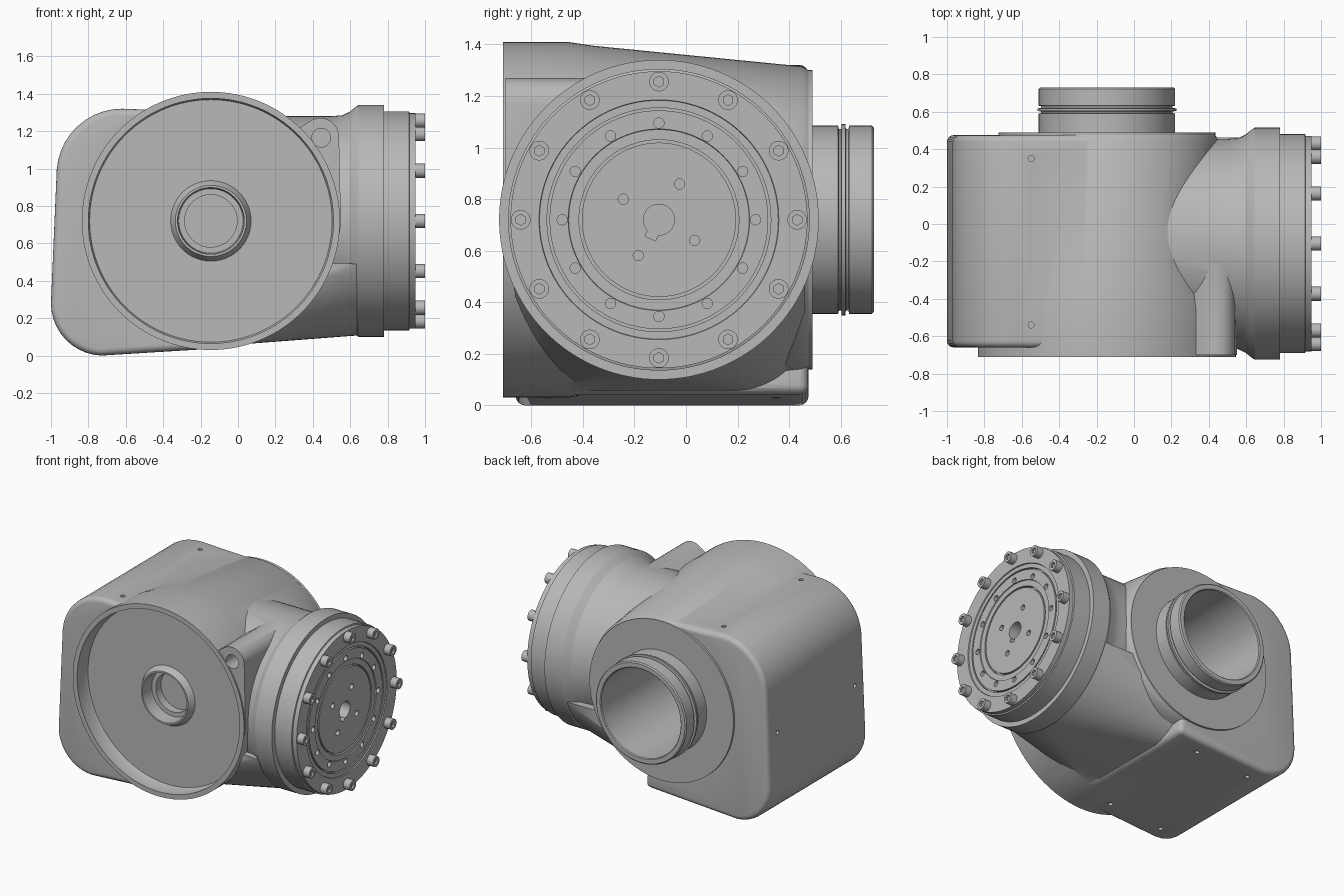
import bpy, bmesh, math
from mathutils import Matrix, Vector

cube = bpy.data.objects.get("Cube")
if cube:
    bpy.data.objects.remove(cube, do_unlink=True)

grey = bpy.data.materials.new("cast grey")
grey.use_nodes = True
grey.diffuse_color = (0.48, 0.48, 0.48, 1)
grey.node_tree.nodes["Principled BSDF"].inputs["Base Color"].default_value = (0.48, 0.48, 0.48, 1)

CX, CY, CZ = -0.145, -0.105, 0.72      # casing axis x, output axis y, shared height
CASING = Vector((CX, 0, CZ))
OUTPUT = Vector((0, CY, CZ))


def finish(name, bm):
    bmesh.ops.recalc_face_normals(bm, faces=bm.faces)
    mesh = bpy.data.meshes.new(name)
    bm.to_mesh(mesh)
    bm.free()
    mesh.materials.append(grey)
    ob = bpy.data.objects.new(name, mesh)
    bpy.context.collection.objects.link(ob)
    return ob


def lathe(name, profile, axis, origin, steps=96, closed=False):
    """Spin (radius, distance) points about the x or y axis."""
    bm = bmesh.new()
    spin = Vector((1, 0, 0)) if axis == "x" else Vector((0, 1, 0))
    verts = [bm.verts.new(origin + spin * d + Vector((0, 0, r))) for r, d in profile]
    edges = [bm.edges.new(p) for p in zip(verts, verts[1:])]
    if closed:
        edges.append(bm.edges.new((verts[-1], verts[0])))
    bmesh.ops.spin(bm, geom=verts + edges, cent=origin, axis=spin,
                   angle=math.tau, steps=steps, use_duplicate=False)
    bmesh.ops.remove_doubles(bm, verts=bm.verts, dist=0.0002)
    return finish(name, bm)


def hull(name, points):
    bm = bmesh.new()
    for p in points:
        bm.verts.new(p)
    res = bmesh.ops.convex_hull(bm, input=bm.verts)
    loose = {v for v in res["geom_interior"] if isinstance(v, bmesh.types.BMVert)}
    bmesh.ops.delete(bm, geom=list(loose), context="VERTS")
    bmesh.ops.dissolve_limit(bm, angle_limit=0.01, verts=bm.verts, edges=bm.edges)
    return finish(name, bm)


def arc(cx, cz, r, a0, a1, n=10):
    angles = [math.radians(a0 + (a1 - a0) * i / n) for i in range(n + 1)]
    return [(cx + r * math.cos(a), cz + r * math.sin(a)) for a in angles]


def prism(name, profile, y0, y1):
    return hull(name, [(x, y, z) for x, z in profile for y in (y0, y1)])


def pegs(name, items):
    """Many cylinders in one mesh: (centre, direction, radius, length, sides)."""
    bm = bmesh.new()
    for centre, direction, r, length, sides in items:
        turn = Vector(direction).to_track_quat("Z", "Y").to_matrix().to_4x4()
        bmesh.ops.create_cone(bm, cap_ends=True, segments=sides, radius1=r, radius2=r,
                              depth=length, matrix=Matrix.Translation(centre) @ turn)
    return finish(name, bm)


def apply_modifiers(ob):
    deps = bpy.context.evaluated_depsgraph_get()
    mesh = bpy.data.meshes.new_from_object(ob.evaluated_get(deps))
    ob.modifiers.clear()
    ob.data = mesh


def boolean(ob, other, operation):
    mod = ob.modifiers.new(operation, "BOOLEAN")
    mod.operation, mod.solver, mod.object = operation, "EXACT", other
    apply_modifiers(ob)
    bpy.data.objects.remove(other, do_unlink=True)


def smooth(ob, degrees=28):
    bpy.ops.object.select_all(action="DESELECT")
    ob.select_set(True)
    bpy.context.view_layer.objects.active = ob
    bpy.ops.object.shade_smooth_by_angle(angle=math.radians(degrees))


def ring(radius, count, start=0):
    """Centres on a circle about the output axis, at x = 0."""
    for i in range(count):
        a = math.radians(start + 360 * i / count)
        yield OUTPUT + Vector((0, radius * math.cos(a), radius * math.sin(a)))


# Tapered round casing with a raised disc at the back
body = lathe("gear_housing", [(0, -0.71), (0.69, -0.71), (0.69, -0.46), (0.675, -0.36),
                              (0.595, 0.45), (0.58, 0.475), (0.58, 0.49), (0, 0.49)],
             "y", CASING, 128)

# Rounded box on the right-hand side
box_profile = (arc(-0.72, 0.28, 0.28, 180, 268) + arc(-0.62, 0.97, 0.35, 90, 176)
               + [(0.0, 0.045), (-0.1, 1.30)])
box = prism("box", box_profile, -0.66, 0.475)
bevel = box.modifiers.new("rounded edges", "BEVEL")
bevel.width, bevel.segments, bevel.limit_method = 0.035, 4, "ANGLE"
bevel.angle_limit = math.radians(40)
apply_modifiers(box)

# Wedge under the body running out to the output flange
wedge = hull("wedge", [(-0.6, y, z) for y in (-0.6, 0.46) for z in (0.013, 0.5)]
             + [(0.645, y, z) for y, z in arc(CY, CZ, 0.612, 202, 338, 28)])

# Neck towards the output flange
neck = lathe("neck", [(0, 0.05), (0.56, 0.05), (0.56, 0.5), (0.565, 0.56), (0.585, 0.6),
                      (0.585, 0.66), (0, 0.66)], "x", OUTPUT)

# Screw lug beside the front rim
lug = prism("lug", arc(0.44, 1.17, 0.1, 0, 350, 28) + arc(0.205, CZ, 0.345, 0, 350, 28),
            -0.70, -0.2)

for part in (box, wedge, neck, lug):
    boolean(body, part, "UNION")

# Front recess with a central hub, rear bore and screw holes
recess = lathe("recess", [(0, -0.48), (0.14, -0.48), (0.14, -0.54), (0.172, -0.54),
                          (0.178, -0.64), (0.19, -0.64), (0.215, -0.595), (0.648, -0.595),
                          (0.655, -0.61), (0.655, -0.8), (0, -0.8)], "y", CASING, 128)
boolean(body, recess, "DIFFERENCE")
bore = lathe("bore", [(0, -0.4), (0.32, -0.4), (0.32, 0.6), (0, 0.6)], "y", CASING)
boolean(body, bore, "DIFFERENCE")
holes = [((0.445, -0.70, 1.165), (0, 1, 0), 0.05, 0.3, 32)]
for y in (-0.54, 0.35):
    holes += [((-0.55, y, 1.32), (0, 0, 1), 0.016, 0.08, 16),
              ((-0.985, y, 0.66), (1, 0, 0), 0.016, 0.08, 16),
              ((-0.68, y, 0.0), (0, 0, 1), 0.016, 0.08, 16),
              ((-0.25, y, 0.03), (0, 0, 1), 0.016, 0.08, 16)]
boolean(body, pegs("screw_holes", holes), "DIFFERENCE")
smooth(body)

# Hollow rear tube with a snap ring in its groove
tube = lathe("rear_tube", [(0.32, 0.47), (0.365, 0.47), (0.365, 0.59), (0.352, 0.593),
                           (0.352, 0.602), (0.372, 0.604), (0.372, 0.618), (0.352, 0.62),
                           (0.352, 0.63), (0.365, 0.633), (0.365, 0.722), (0.357, 0.73),
                           (0.326, 0.73), (0.32, 0.724)], "y", CASING, closed=True)
smooth(tube)

# Output flange with stepped rings and grooves on its face
flange = lathe("output_flange", [
    (0, 0.57), (0.565, 0.57), (0.582, 0.595), (0.61, 0.63), (0.62, 0.645), (0.62, 0.78),
    (0.585, 0.78), (0.585, 0.915), (0.576, 0.918), (0.576, 0.95), (0.465, 0.95), (0.463, 0.942),
    (0.434, 0.942), (0.434, 0.92), (0.424, 0.92), (0.424, 0.942), (0.352, 0.942), (0.35, 0.935),
    (0.31, 0.935), (0.31, 0.905), (0.299, 0.905), (0.299, 0.935), (0, 0.935)], "x", OUTPUT, 128)
along = (1, 0, 0)
face = Vector((0.94, 0, 0))
drills = [(c + face, along, 0.02, 0.08, 16) for c in ring(0.375, 12)]
drills += [(c + face, along, 0.02, 0.08, 16) for c in ring(0.16, 4, 60)]
drills.append((OUTPUT + face, along, 0.06, 0.2, 40))
boolean(flange, pegs("drills", drills), "DIFFERENCE")

# Keyway at the edge of the shaft hole
bm = bmesh.new()
bmesh.ops.create_cube(bm, size=1, matrix=Matrix.Translation(OUTPUT + face)
                      @ Matrix.Rotation(math.radians(-25), 4, "X")
                      @ Matrix.Translation((0, 0, -0.05)) @ Matrix.Diagonal((0.2, 0.045, 0.06, 1)))
boolean(flange, finish("keyway", bm), "DIFFERENCE")
smooth(flange)

# Twelve socket-head bolts around the flange
seat = Vector((0.97, 0, 0))
bolts = pegs("flange_bolts", [(c + seat, along, 0.038, 0.06, 28) for c in ring(0.536, 12)])
sockets = pegs("sockets", [(c + seat, along, 0.021, 0.02, 6) for c in ring(0.536, 12)])
sockets.location.x = 0.025
bpy.context.view_layer.update()
boolean(bolts, sockets, "DIFFERENCE")
smooth(bolts)
